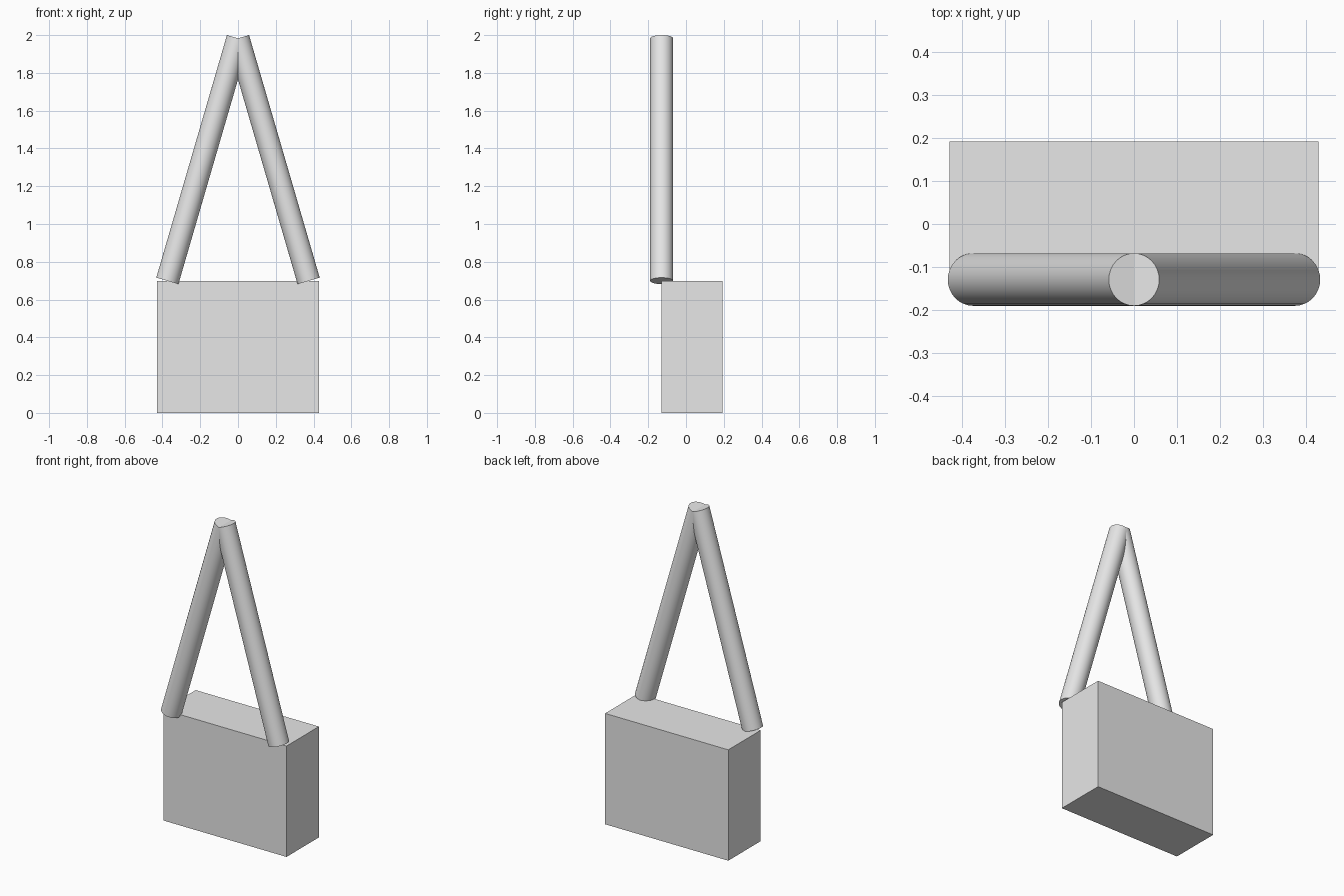
import bpy
import math
from mathutils import Vector

default = bpy.data.objects.get("Cube")
if default:
    bpy.data.objects.remove(default, do_unlink=True)

# One plain light grey for everything
grey = bpy.data.materials.new("light grey")
grey.use_nodes = True
grey.diffuse_color = (0.8, 0.8, 0.8, 1)
grey.node_tree.nodes["Principled BSDF"].inputs["Base Color"].default_value = (0.8, 0.8, 0.8, 1)

ROD_RADIUS = 0.061
ROD_Y = -0.129


def rod(name, start, end):
    """Capped cylinder running from start to end."""
    start, end = Vector(start), Vector(end)
    axis = end - start
    bpy.ops.mesh.primitive_cylinder_add(
        vertices=32, radius=ROD_RADIUS, depth=axis.length,
        location=(start + end) / 2,
        rotation=(0, math.atan2(axis.x, axis.z), 0))
    obj = bpy.context.object
    obj.name = name
    obj.data.materials.append(grey)
    bpy.ops.object.shade_smooth_by_angle(angle=math.radians(30))


# Rectangular body
bpy.ops.mesh.primitive_cube_add(size=1, location=(0, 0.031, 0.349))
body = bpy.context.object
body.name = "body_block"
body.dimensions = (0.858, 0.322, 0.698)
bpy.ops.object.transform_apply(location=False, rotation=False, scale=True)
body.data.materials.append(grey)

# Two slanted rods meeting at the apex
for side, sign in (("left", 1), ("right", -1)):
    rod(f"{side}_handle_rod", (sign * 0.374, ROD_Y, 0.699), (0, ROD_Y, 1.983))
